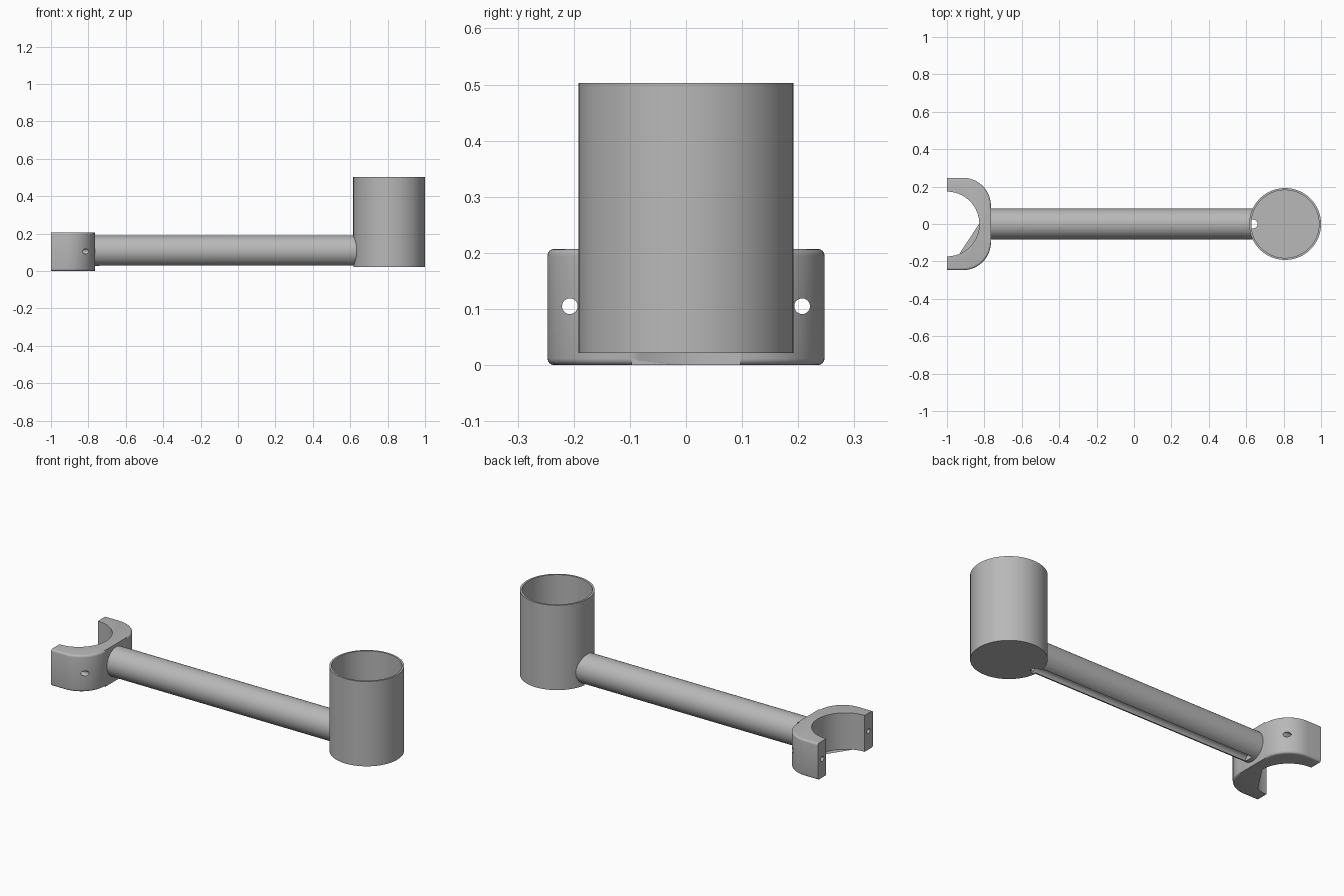
import bpy, bmesh
from math import pi, sin, cos
from mathutils import Matrix

cube = bpy.data.objects.get("Cube")
if cube:
    bpy.data.objects.remove(cube, do_unlink=True)

grey = bpy.data.materials.new("plain_grey")
grey.use_nodes = True
colour = (0.48, 0.48, 0.48, 1)
grey.diffuse_color = colour
grey.node_tree.nodes["Principled BSDF"].inputs["Base Color"].default_value = colour

ALONG_X = Matrix.Rotation(pi / 2, 4, 'Y')


def finish(name, bm):
    bmesh.ops.recalc_face_normals(bm, faces=bm.faces)
    mesh = bpy.data.meshes.new(name)
    bm.to_mesh(mesh)
    bm.free()
    mesh.materials.append(grey)
    ob = bpy.data.objects.new(name, mesh)
    bpy.context.collection.objects.link(ob)
    return ob


def lathe(name, profile, place, segments=64):
    """Spin (radius, height) points round the z axis, then place the solid."""
    bm = bmesh.new()
    vs = [bm.verts.new((r, 0, h)) for r, h in profile]
    es = [bm.edges.new(pair) for pair in zip(vs, vs[1:])]
    bmesh.ops.spin(bm, geom=vs + es, cent=(0, 0, 0), axis=(0, 0, 1),
                   angle=2 * pi, steps=segments, use_duplicate=False)
    bmesh.ops.remove_doubles(bm, verts=bm.verts, dist=1e-5)
    bm.transform(place)
    return finish(name, bm)


def rod(name, radius, start, end, y, z, segments=64):
    length = end - start
    return lathe(name, [(0, 0), (radius, 0), (radius, length), (0, length)],
                 Matrix.Translation((start, y, z)) @ ALONG_X, segments)


def select_only(ob):
    bpy.ops.object.select_all(action='DESELECT')
    ob.select_set(True)
    bpy.context.view_layer.objects.active = ob


def cut(ob, cutter):
    cutter.hide_render = True
    mod = ob.modifiers.new("cut", 'BOOLEAN')
    mod.operation = 'DIFFERENCE'
    mod.solver = 'EXACT'
    mod.object = cutter
    select_only(ob)
    bpy.ops.object.modifier_apply(modifier=mod.name)


# Clamp: half-round jaw with rounded back corners
X_OPEN, X_BACK, HALF, TOP = -1.0, -0.765, 0.247, 0.207
BORE, CORNER = 0.173, 0.15


def arc(cx, cy, r, a0, a1, n):
    return [(cx + r * cos(a0 + (a1 - a0) * i / n),
             cy + r * sin(a0 + (a1 - a0) * i / n)) for i in range(n + 1)]


cx, cy = X_BACK - CORNER, HALF - CORNER
outline = [(X_OPEN, -HALF)]
outline += arc(cx, -cy, CORNER, -pi / 2, 0, 16)
outline += arc(cx, cy, CORNER, 0, pi / 2, 16)
outline += [(X_OPEN, HALF)]
outline += arc(X_OPEN, 0, BORE, pi / 2, -pi / 2, 40)

bm = bmesh.new()
base = bm.faces.new([bm.verts.new((x, y, 0)) for x, y in outline])
raised = bmesh.ops.extrude_face_region(bm, geom=[base], use_keep_orig=True)
top_verts = [g for g in raised["geom"] if isinstance(g, bmesh.types.BMVert)]
bmesh.ops.translate(bm, verts=top_verts, vec=(0, 0, TOP))
bmesh.ops.recalc_face_normals(bm, faces=bm.faces)


# Soften the outer rims, leaving the flat back and the bore crisp
def outer_rim(e):
    a, b = (v.co for v in e.verts)
    mid = (a + b) / 2
    level = abs(a.z - b.z) < 1e-5
    outside = (mid.x - X_OPEN) ** 2 + mid.y ** 2 > (BORE + 0.01) ** 2
    return level and outside and abs(mid.y) > cy and mid.x > X_OPEN + 0.01


bmesh.ops.bevel(bm, geom=[e for e in bm.edges if outer_rim(e)], offset=0.012,
                offset_type='OFFSET', segments=4, profile=0.5, affect='EDGES')
clamp = finish("clamp", bm)

helpers = []
for side in (-1, 1):
    hole = rod("bolt_hole_cutter", 0.014, -1.1, -0.7, side * 0.207, 0.105, 24)
    cut(clamp, hole)
    helpers.append(hole)

# Cup: thin wall and closed floor
CUP_X, CUP_R, FLOOR, RIM, WALL = 0.808, 0.192, 0.022, 0.503, 0.011
cup = lathe("cup", [(0, FLOOR), (CUP_R, FLOOR), (CUP_R, RIM), (CUP_R - WALL, RIM),
                    (CUP_R - WALL, FLOOR + WALL), (0, FLOOR + WALL)],
            Matrix.Translation((CUP_X, 0, 0)), 96)

# Arm: round bar trimmed to the cup wall
arm = rod("arm", 0.082, X_BACK - 0.01, 0.70, 0, 0.108)
trim_r = CUP_R - 0.005
trim = lathe("arm_trim_cutter", [(0, -0.1), (trim_r, -0.1), (trim_r, 0.6), (0, 0.6)],
             Matrix.Translation((CUP_X, 0, 0)), 96)
cut(arm, trim)
helpers.append(trim)

# Cable groove under the arm, opening into the cup with a round end
GROOVE_R, START, END = 0.026, -0.74, 0.635
profile = [(0, START), (GROOVE_R, START)]
profile += [(GROOVE_R * cos(i * pi / 16), END + GROOVE_R * sin(i * pi / 16))
            for i in range(8)]
profile += [(0, END + GROOVE_R)]
groove = lathe("groove_cutter", profile,
               Matrix.Translation((0, 0, 0.0265)) @ ALONG_X, 32)
helpers.append(groove)
for part in (arm, cup):
    cut(part, groove)

for helper in helpers:
    bpy.data.objects.remove(helper, do_unlink=True)

for part in (clamp, cup, arm):
    select_only(part)
    bpy.ops.object.shade_smooth_by_angle(angle=0.6)
